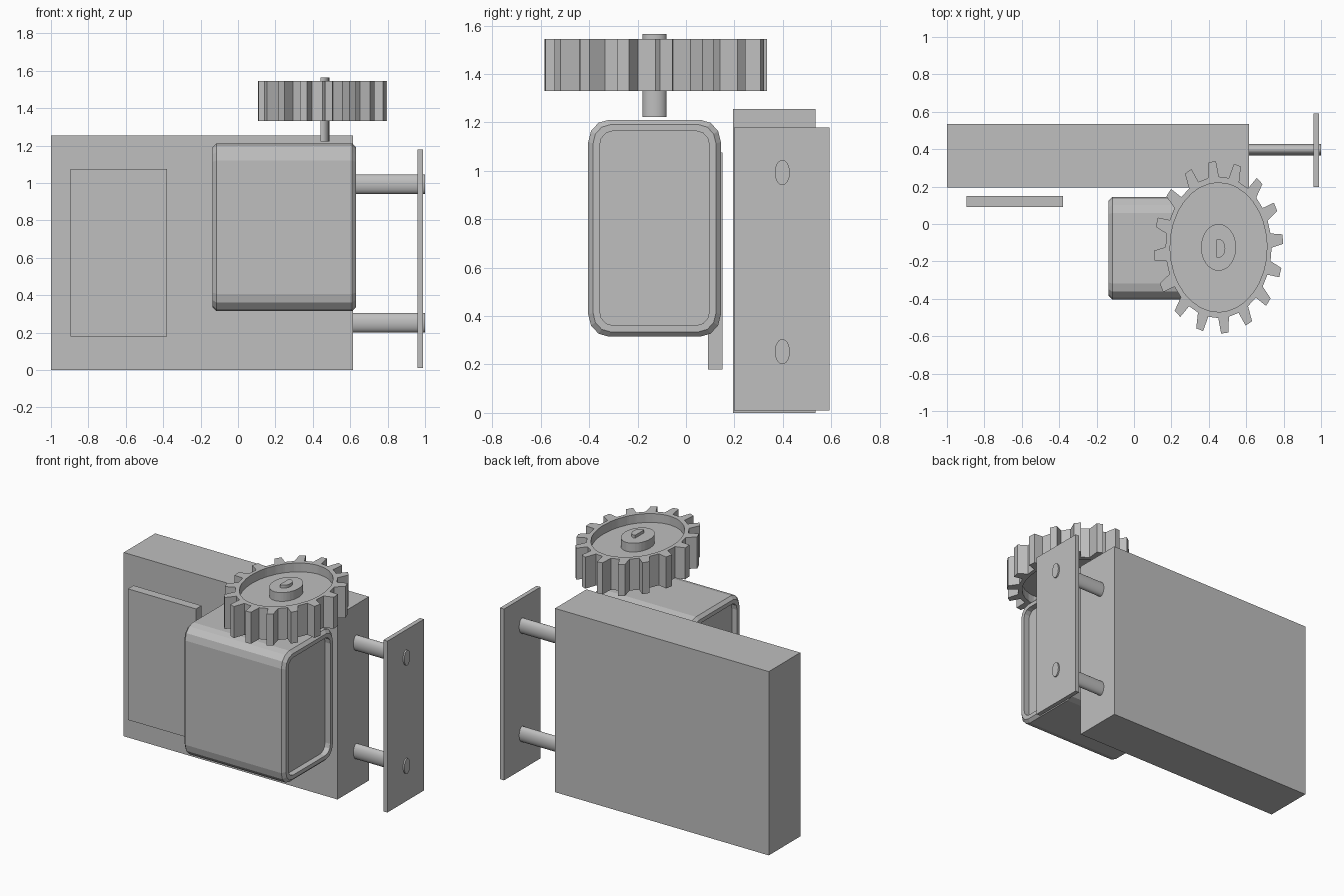
import bpy, bmesh
from math import radians, cos, sin, pi

cube = bpy.data.objects.get("Cube")
if cube:
    bpy.data.objects.remove(cube)

GREY = (0.52, 0.52, 0.52, 1)
mat = bpy.data.materials.new("plain grey")
mat.use_nodes = True
mat.diffuse_color = GREY
mat.node_tree.nodes["Principled BSDF"].inputs["Base Color"].default_value = GREY


def loft(name, rings, smooth=False):
    """Skin a stack of equal-length rings and cap both ends."""
    bm = bmesh.new()
    loops = [[bm.verts.new(p) for p in ring] for ring in rings]
    n = len(loops[0])
    for a, b in zip(loops, loops[1:]):
        for i in range(n):
            j = (i + 1) % n
            bm.faces.new((a[i], a[j], b[j], b[i]))
    bm.faces.new(loops[0][::-1])
    bm.faces.new(loops[-1])
    bmesh.ops.recalc_face_normals(bm, faces=bm.faces)
    mesh = bpy.data.meshes.new(name)
    bm.to_mesh(mesh)
    bm.free()
    mesh.materials.append(mat)
    obj = bpy.data.objects.new(name, mesh)
    bpy.context.collection.objects.link(obj)
    if smooth:
        bpy.ops.object.select_all(action='DESELECT')
        obj.select_set(True)
        bpy.context.view_layer.objects.active = obj
        bpy.ops.object.shade_smooth_by_angle(angle=radians(35))
    return obj


def box(name, x0, x1, y0, y1, z0, z1):
    return loft(name, [[(x0, y0, z), (x1, y0, z), (x1, y1, z), (x0, y1, z)] for z in (z0, z1)])


# Flat parts
box("main_block", -1, 0.615, 0.195, 0.535, 0, 1.255)
box("front_panel", -0.895, -0.38, 0.09, 0.15, 0.18, 1.075)
box("end_plate", 0.96, 0.99, 0.198, 0.592, 0.01, 1.18)

# Oval rods joining the block to the end plate
for label, z in (("lower", 0.253), ("upper", 0.993)):
    angles = [2 * pi * i / 32 for i in range(32)]
    loft(label + "_rod", [[(x, 0.398 + 0.031 * cos(a), z + 0.052 * sin(a)) for a in angles]
                          for x in (0.6, 1.0)], smooth=True)


# Motor casing: rounded box along x with a recess in each end
def rounded_ring(x, inset):
    hy, hz = 0.274 - inset, 0.448 - inset
    ry, rz = 0.085 - inset * 0.7, 0.092 - inset * 0.7
    ring = []
    for q, (sy, sz) in enumerate(((1, 1), (-1, 1), (-1, -1), (1, -1))):
        for k in range(4):
            a = (q + k / 3) * pi / 2
            ring.append((x, -0.13 + sy * (hy - ry) + ry * cos(a),
                         0.763 + sz * (hz - rz) + rz * sin(a)))
    return ring


CASE_X, CASE_HALF = 0.247, 0.383
half = [(CASE_HALF - 0.04, 0.047), (CASE_HALF, 0.047), (CASE_HALF, 0.02), (CASE_HALF - 0.02, 0)]
steps = [(CASE_X - d, i) for d, i in half] + [(CASE_X + d, i) for d, i in reversed(half)]
loft("motor_casing", [rounded_ring(x, i) for x, i in steps])

# Gear, drawn out along y, with a sunken web and a hub on both sides
GX, GY, SQUASH = 0.452, -0.125, 0.75
TEETH, TIP, ROOT = 16, 0.461, 0.378
outline = []
for t in range(TEETH):
    mid = radians(5.5) + t * 2 * pi / TEETH
    for offset, r in ((-5.8, ROOT), (-3.2, TIP), (3.2, TIP), (5.8, ROOT)):
        outline.append((mid + radians(offset), r))


def gear_ring(z, radius=None):
    return [(GX + SQUASH * (radius or r) * cos(a), GY + (radius or r) * sin(a), z)
            for a, r in outline]


Z0, Z1, SINK, RIM, HUB = 1.33, 1.545, 0.06, 0.345, 0.125
loft("gear", [gear_ring(Z0, HUB), gear_ring(Z0 + SINK, HUB), gear_ring(Z0 + SINK, RIM),
              gear_ring(Z0, RIM), gear_ring(Z0), gear_ring(Z1), gear_ring(Z1, RIM),
              gear_ring(Z1 - SINK, RIM), gear_ring(Z1 - SINK, HUB), gear_ring(Z1, HUB)])

# D-shaped shaft, flat towards -x
arc = [radians(-107 + 214 * i / 20) for i in range(21)]
loft("motor_shaft", [[(GX + 0.036 * cos(a), GY - 0.005 + 0.05 * sin(a), z) for a in arc]
                     for z in (1.222, 1.565)], smooth=True)
